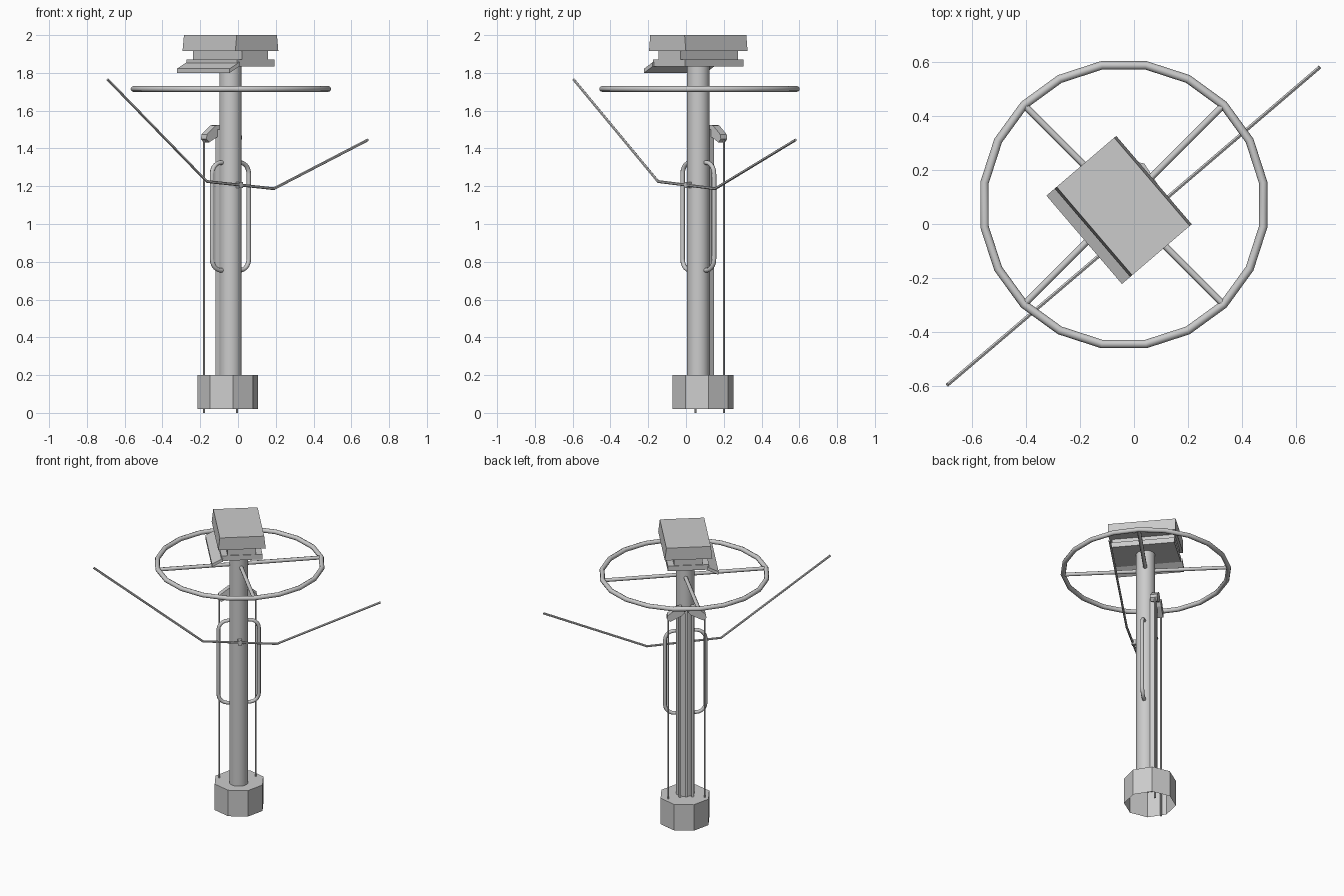
import bpy, bmesh, math
from mathutils import Vector, Matrix

if "Cube" in bpy.data.objects:
    bpy.data.objects.remove(bpy.data.objects["Cube"])

grey = bpy.data.materials.new("plain_grey")
grey.use_nodes = True
COLOUR = (0.6, 0.6, 0.6, 1)
grey.diffuse_color = COLOUR
grey.node_tree.nodes["Principled BSDF"].inputs["Base Color"].default_value = COLOUR

# Local frame: U runs along the head box, V across it, both centred on the mast
U = Vector((0.65, -0.76, 0)).normalized()
V = Vector((-U.y, U.x, 0))
MAST = Vector((-0.04, 0.065, 0))


def at(u, v, z):
    return MAST + U * u + V * v + Vector((0, 0, z))


def finish(name, bm, smooth=False):
    bmesh.ops.recalc_face_normals(bm, faces=bm.faces)
    mesh = bpy.data.meshes.new(name)
    bm.to_mesh(mesh)
    bm.free()
    obj = bpy.data.objects.new(name, mesh)
    bpy.context.collection.objects.link(obj)
    mesh.materials.append(grey)
    if smooth:
        bpy.ops.object.select_all(action='DESELECT')
        obj.select_set(True)
        bpy.context.view_layer.objects.active = obj
        bpy.ops.object.shade_smooth_by_angle(angle=math.radians(50))
    return obj


def prism(name, profile, u0, u1):
    """Extrude a (v, z) outline along U."""
    bm = bmesh.new()
    face = bm.faces.new([bm.verts.new(at(u0, v, z)) for v, z in profile])
    new = bmesh.ops.extrude_face_region(bm, geom=[face])["geom"]
    bmesh.ops.translate(bm, vec=U * (u1 - u0),
                        verts=[g for g in new if isinstance(g, bmesh.types.BMVert)])
    return finish(name, bm)


def block(name, u0, u1, half_v, z0, z1, v=0):
    return prism(name, [(v - half_v, z0), (v + half_v, z0),
                        (v + half_v, z1), (v - half_v, z1)], u0, u1)


def tube(name, points, radius, sides=8, closed=False, smooth=True):
    """Sweep a mitred round section along a planar path."""
    pts = [Vector(p) for p in points]
    n = len(pts)
    normal = Vector((0, 0, 0))
    for i in range(n - 2):
        normal += (pts[i + 1] - pts[i]).cross(pts[i + 2] - pts[i + 1])
    if normal.length < 1e-7:
        normal = (pts[1] - pts[0]).orthogonal()
    normal.normalize()
    bm = bmesh.new()
    rings = []
    for i, p in enumerate(pts):
        ends = [pts[i] - pts[i - 1] if closed or i else None,
                pts[(i + 1) % n] - pts[i] if closed or i < n - 1 else None]
        dirs = [d.normalized() for d in ends if d is not None]
        tangent = sum(dirs, Vector()).normalized()
        side = tangent.cross(normal).normalized()
        stretch = 1 / max(0.4, tangent.dot(dirs[0]))
        rings.append([bm.verts.new(p + radius * (
            side * stretch * math.cos(a) + normal * math.sin(a)))
            for a in (math.tau * k / sides for k in range(sides))])
    for i in range(n if closed else n - 1):
        a, b = rings[i], rings[(i + 1) % n]
        for k in range(sides):
            j = (k + 1) % sides
            bm.faces.new((a[k], a[j], b[j], b[k]))
    if not closed:
        bm.faces.new(rings[0])
        bm.faces.new(rings[-1])
    return finish(name, bm, smooth)


# Mast
tube("mast", [at(0, 0, 0.19), at(0, 0, 1.84)], 0.06, 20)

# Eight-sided base, open underneath
bm = bmesh.new()
bmesh.ops.create_cone(bm, cap_ends=True, segments=8, radius1=0.163, radius2=0.163, depth=0.18,
                      matrix=Matrix.Translation((-0.055, 0.09, 0.11))
                      @ Matrix.Rotation(math.radians(10), 4, 'Z'))
bottom = [f for f in bm.faces if all(v.co.z < 0.03 for v in f.verts)]
bmesh.ops.delete(bm, geom=bottom, context='FACES_ONLY')
finish("base_shell", bm)

# Twenty-sided hoop with four spokes
HOOP_R, HOOP_Z = 0.522, 1.715
hub = Vector((-0.0375, 0.0715, HOOP_Z))
hoop = []
for k in range(20):
    a = math.radians(9 + 18 * k)
    hoop.append(hub + HOOP_R * Vector((math.cos(a), math.sin(a), 0)))
tube("hoop", hoop, 0.0155, 8, closed=True)
for k in range(4):
    a = math.radians(45 + 90 * k)
    d = Vector((math.cos(a), math.sin(a), 0))
    tube(f"hoop_spoke_{k + 1}", [hub + d * 0.05, hub + d * HOOP_R], 0.0125)

# Head box: tray, body, lid with flared sides, sloping flap
block("head_tray", -0.205, 0.205, 0.13, 1.835, 1.87)
block("head_body", -0.2, 0.2, 0.09, 1.87, 1.93)
prism("head_lid", [(-0.15, 1.915), (0.15, 1.915), (0.14, 2.0), (-0.14, 2.0)], -0.215, 0.215)
prism("head_flap", [(-0.19, 1.80), (-0.12, 1.835), (-0.12, 1.857), (-0.19, 1.822)], -0.215, 0.215)

# Bent crossbar and its clamp
tube("crossbar", [(-0.69, -0.595, 1.765), (-0.165, -0.148, 1.225),
                  (0.19, 0.155, 1.187), (0.687, 0.58, 1.445)], 0.0075, 6)
block("crossbar_clamp", 0.05, 0.088, 0.012, 1.19, 1.222)

# Rounded grab handles on both sides of the mast
for sign, label in ((1, "left"), (-1, "right")):
    path = [at(0, sign * 0.05, 1.325)]
    for centre_z, start in ((1.265, 90), (0.815, 0)):
        for step in range(6):
            a = math.radians(start - 18 * step)
            path.append(at(0, sign * (0.068 + 0.06 * math.cos(a)),
                           centre_z + 0.06 * math.sin(a)))
    path.append(at(0, sign * 0.05, 0.755))
    tube(f"{label}_handle", path, 0.012)

# Rear guide rail of three strips
for k, v in enumerate((-0.04, 0, 0.04)):
    block(f"guide_strip_{k + 1}", -0.068, -0.03, 0.007, 0.19, 1.5, v)

# Cables hanging from sloping arms behind the mast
for sign, label in ((1, "left"), (-1, "right")):
    tube(f"{label}_cable", [at(-0.08, sign * 0.115, 0), at(-0.08, sign * 0.115, 1.46)], 0.006, 6)
    outline = [(0.01, 1.49), (0.03, 1.525), (0.06, 1.522), (0.12, 1.475),
               (0.125, 1.45), (0.105, 1.432), (0.03, 1.47)]
    prism(f"{label}_cable_arm", [(sign * v, z) for v, z in outline], -0.095, -0.05)
